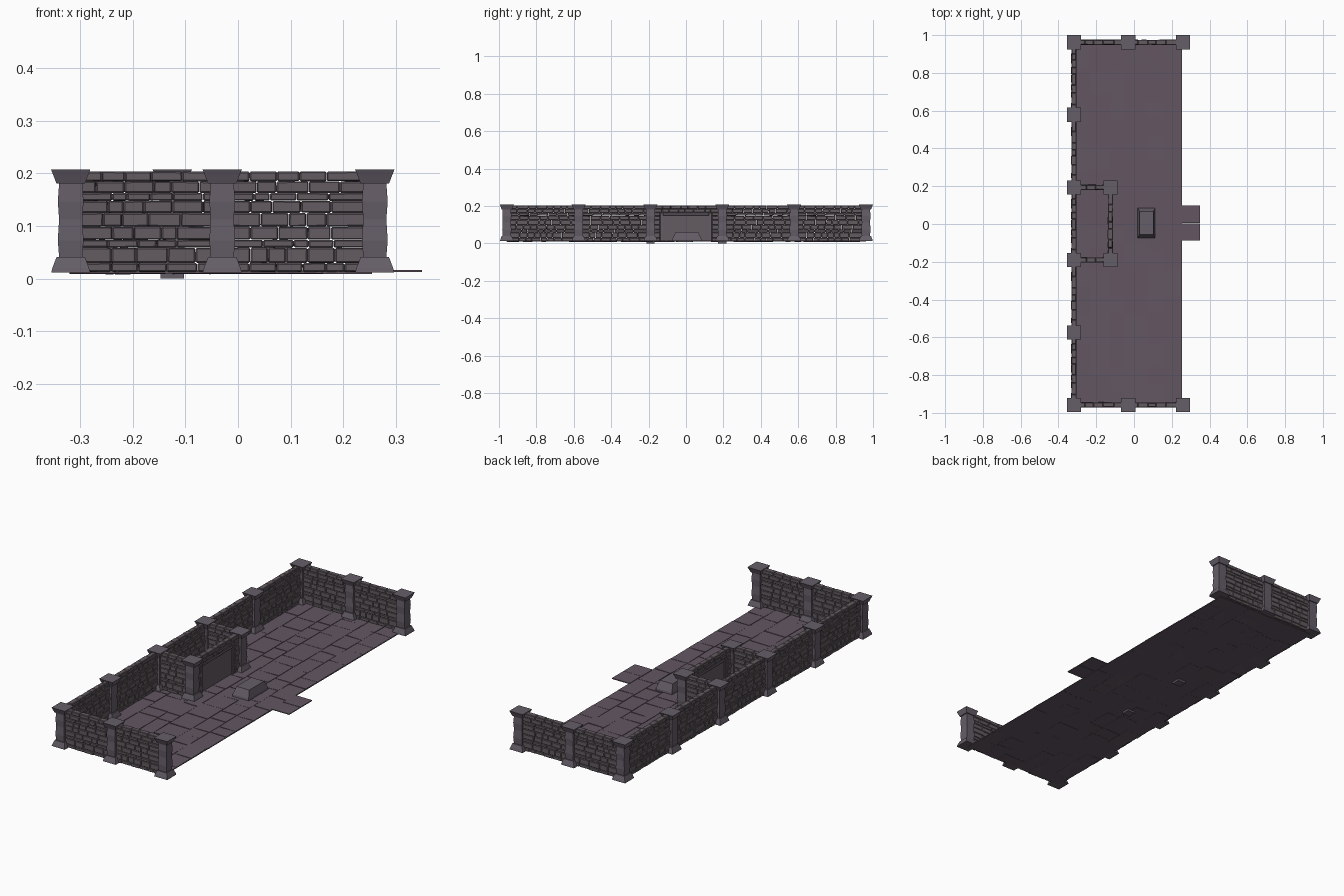
import bpy, bmesh, math, random
from mathutils import Matrix, Vector

if "Cube" in bpy.data.objects:
    bpy.data.objects.remove(bpy.data.objects["Cube"])

rnd = random.Random(7)


def material(name, rgb):
    m = bpy.data.materials.new(name)
    m.diffuse_color = (*rgb, 1)
    m.use_nodes = True
    m.node_tree.nodes["Principled BSDF"].inputs["Base Color"].default_value = m.diffuse_color
    return m


BRICK = material("grey brick", (0.125, 0.104, 0.119))
PILLAR = material("violet grey stone", (0.130, 0.110, 0.138))
FLOOR = material("mauve paving", (0.125, 0.094, 0.122))


def finish(bm, name, mat):
    bmesh.ops.recalc_face_normals(bm, faces=bm.faces)
    me = bpy.data.meshes.new(name)
    bm.to_mesh(me)
    bm.free()
    me.materials.append(mat)
    ob = bpy.data.objects.new(name, me)
    bpy.context.collection.objects.link(ob)
    return ob


def block(bm, lo, hi, bevel=0.0, jitter=0.0):
    """Box between two corners, optionally chamfered and roughened."""
    lo, hi = Vector(lo), Vector(hi)
    size = hi - lo
    mat = Matrix.Translation((lo + hi) / 2) @ Matrix.Diagonal((*size, 1))
    verts = bmesh.ops.create_cube(bm, size=1, matrix=mat)["verts"]
    for v in verts:
        v.co += Vector([rnd.uniform(-jitter, jitter) for _ in range(3)])
    if bevel:
        edges = list({e for v in verts for e in v.link_edges})
        bmesh.ops.bevel(bm, geom=edges, offset=bevel, segments=1, affect='EDGES')


def frustum(bm, x, y, z0, z1, half0, half1):
    """Four sided tapering block; halves are (x, y) pairs."""
    rings = [[bm.verts.new((x + sx * h[0], y + sy * h[1], z))
              for sx, sy in ((-1, -1), (1, -1), (1, 1), (-1, 1))]
             for z, h in ((z0, half0), (z1, half1))]
    bm.faces.new(rings[0])
    bm.faces.new(rings[1])
    for i in range(4):
        j = (i + 1) % 4
        bm.faces.new((rings[0][i], rings[0][j], rings[1][j], rings[1][i]))


XS = (-0.318, -0.030, 0.260)
YS = [0.962 - 0.3840 * i for i in range(6)]
ALCOVE_X = -0.125
Y_HI, Y_LO = YS[2], YS[3]


# Pillar: flared foot, stacked shaft stones, flared cap
def pillar(name, x, y, plinth=False):
    bm = bmesh.new()
    frustum(bm, x, y, 0.012, 0.020, (0.037, 0.037), (0.035, 0.035))
    frustum(bm, x, y, 0.020, 0.041, (0.035, 0.035), (0.027, 0.027))
    levels = (0.041, 0.073, 0.113, 0.147, 0.181)
    for i, (a, b) in enumerate(zip(levels, levels[1:])):
        w = (0.022, 0.0245)[i % 2]
        frustum(bm, x, y, a, b, (w, w), (0.0465 - w, 0.0465 - w))
    frustum(bm, x, y, 0.181, 0.208, (0.027, 0.027), (0.0375, 0.0375))
    if plinth:
        block(bm, (x - 0.022, y - 0.022, 0.0), (x + 0.022, y + 0.022, 0.013))
    finish(bm, name, PILLAR)


ROWS = (0.013, 0.030, 0.059, 0.074, 0.099, 0.125, 0.148, 0.163, 0.185, 0.204)


# Wall: rows of chamfered bricks running along x or y
def brick_wall(name, axis, start, end, at, rows=ROWS, seed=1):
    rnd.seed(seed)
    bm = bmesh.new()
    for z0, z1 in zip(rows, rows[1:]):
        cuts = [start]
        while end - cuts[-1] > 0.075:
            cuts.append(cuts[-1] + rnd.uniform(0.028, 0.062))
        cuts.append(end)
        for a, b in zip(cuts, cuts[1:]):
            t = rnd.uniform(0.0105, 0.0145)
            lo, hi = (a + 0.0003, at - t, z0 + 0.0002), (b - 0.0003, at + t, z1 - 0.0002)
            if axis == 'y':
                lo, hi = (lo[1], lo[0], lo[2]), (hi[1], hi[0], hi[2])
            block(bm, lo, hi, 0.0024, 0.0003)
    finish(bm, name, BRICK)


for i, y in enumerate(YS):
    pillar("back_pillar_%d" % i, XS[0], y)
for label, y in (("far", YS[0]), ("near", YS[5])):
    for i, x in enumerate(XS[1:]):
        pillar("%s_end_pillar_%d" % (label, i), x, y)
    for i in range(2):
        brick_wall("%s_end_wall_%d" % (label, i), 'x',
                   XS[i] + 0.018, XS[i + 1] - 0.018, y, seed=20 + i)
for i in range(5):
    brick_wall("back_wall_%d" % i, 'y', YS[i + 1] + 0.018, YS[i] - 0.018, XS[0], seed=30 + i % 2)

# Alcove: two front pillars, side walls, brick lintel and jambs
for label, y in (("far", Y_HI), ("near", Y_LO)):
    pillar("alcove_pillar_" + label, ALCOVE_X, y, True)
    brick_wall("alcove_side_wall_" + label, 'x', XS[0] + 0.018, ALCOVE_X - 0.018, y, seed=40)
brick_wall("alcove_lintel", 'y', Y_LO + 0.018, Y_HI - 0.018, ALCOVE_X,
           rows=(0.166, 0.185, 0.204), seed=50)
brick_wall("alcove_jamb_far", 'y', 0.138, Y_HI - 0.018, ALCOVE_X, rows=ROWS[:7] + (0.166,), seed=51)
brick_wall("alcove_jamb_near", 'y', Y_LO + 0.018, -0.138, ALCOVE_X, rows=ROWS[:7] + (0.166,), seed=52)

# Stone trim and recessed panel filling the alcove front
bm = bmesh.new()
for s in (-1, 1):
    y0, y1 = sorted((s * 0.122, s * 0.138))
    block(bm, (ALCOVE_X - 0.011, y0, 0.012), (ALCOVE_X + 0.011, y1, 0.166), 0.002)
block(bm, (ALCOVE_X - 0.011, -0.122, 0.149), (ALCOVE_X + 0.011, 0.122, 0.166), 0.002)
finish(bm, "alcove_trim", PILLAR)
bm = bmesh.new()
block(bm, (ALCOVE_X - 0.005, -0.123, 0.012), (ALCOVE_X + 0.003, 0.123, 0.150))
finish(bm, "alcove_panel", BRICK)

# Floor bed
X0, X1, Y0, Y1 = -0.320, 0.255, YS[5], YS[0]
bm = bmesh.new()
block(bm, (X0, Y0, 0.0100), (X1, Y1, 0.0125))
finish(bm, "floor_bed", FLOOR)

# Paving: staggered, slightly tilted slabs
rnd.seed(11)
bm = bmesh.new()
x = X0
widths = (0.085, 0.11, 0.075, 0.12, 0.09, 0.095)
for w in widths:
    y = Y0
    first = True
    while y < Y1 - 0.001:
        length = rnd.uniform(0.07, 0.16) * (rnd.uniform(0.5, 1) if first else 1)
        first = False
        y2 = y + length
        if Y1 - y2 < 0.05:
            y2 = Y1
        top = 0.0145 + rnd.uniform(-0.0005, 0.0008)
        sx, sy = rnd.uniform(-0.0012, 0.0012), rnd.uniform(-0.0012, 0.0012)
        g = 0.0012
        ring = []
        for u, v in ((0, 0), (1, 0), (1, 1), (0, 1)):
            px = x + g + u * (w - 2 * g) + rnd.uniform(-0.0015, 0.0015)
            py = y + g + v * (y2 - y - 2 * g) + rnd.uniform(-0.0025, 0.0025)
            ring.append((min(px, X1), py, top + sx * (u - 0.5) + sy * (v - 0.5)))
        upper = [bm.verts.new(p) for p in ring]
        lower = [bm.verts.new((p[0], p[1], p[2] - 0.0048)) for p in ring]
        bm.faces.new(upper)
        bm.faces.new(lower[::-1])
        for i in range(4):
            j = (i + 1) % 4
            bm.faces.new((upper[i], lower[i], lower[j], upper[j]))
        y = y2
    x += w
finish(bm, "paving_slabs", FLOOR)

# Doorstep slab projecting from the open side
bm = bmesh.new()
block(bm, (0.250, -0.088, 0.0125), (0.350, 0.002, 0.0165))
block(bm, (0.250, 0.004, 0.0125), (0.350, 0.098, 0.0170))
finish(bm, "doorstep", FLOOR)

# Low sloped stone block in front of the alcove
bm = bmesh.new()
frustum(bm, 0.066, 0.005, 0.010, 0.024, (0.047, 0.080), (0.045, 0.078))
frustum(bm, 0.066, 0.005, 0.024, 0.060, (0.045, 0.078), (0.036, 0.060))
finish(bm, "stone_block", PILLAR)
